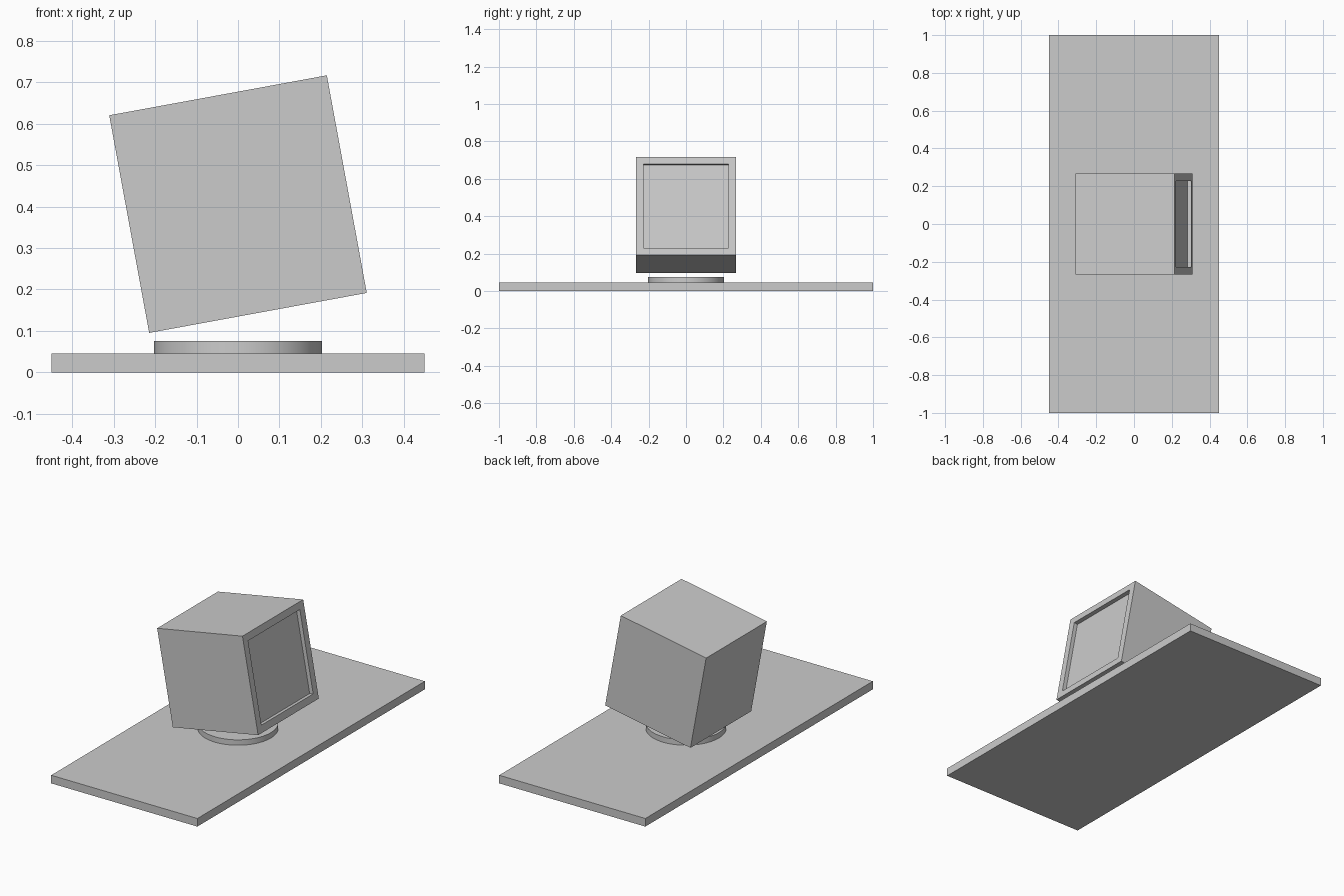
import bpy, bmesh
from math import radians

if "Cube" in bpy.data.objects:
    bpy.data.objects.remove(bpy.data.objects["Cube"])


def box(name, size, centre):
    bm = bmesh.new()
    bmesh.ops.create_cube(bm, size=1)
    bmesh.ops.scale(bm, vec=size, verts=bm.verts)
    return finish(name, bm, centre)


def finish(name, bm, centre):
    mesh = bpy.data.meshes.new(name)
    bm.to_mesh(mesh)
    bm.free()
    obj = bpy.data.objects.new(name, mesh)
    obj.location = centre
    bpy.context.collection.objects.link(obj)
    return obj


# Flat base slab
box("base_plate", (0.9, 2.0, 0.045), (0, 0, 0.0225))

# Low round pedestal disc
bpy.ops.mesh.primitive_cylinder_add(vertices=64, radius=0.203, depth=0.03,
                                    location=(0, 0, 0.06))
bpy.context.object.name = "pedestal_disc"
bpy.ops.object.shade_smooth_by_angle(angle=radians(30))

# Tilted cube housing with a recessed panel on its +x face
bm = bmesh.new()
bmesh.ops.create_cube(bm, size=0.534)
bm.normal_update()
face = max(bm.faces, key=lambda f: f.normal.x)
bmesh.ops.inset_region(bm, faces=[face], thickness=0.056)
panel = bmesh.ops.extrude_face_region(bm, geom=[face])
bmesh.ops.translate(bm, vec=(-0.022, 0, 0),
                    verts=[v for v in panel["geom"] if isinstance(v, bmesh.types.BMVert)])
if face.is_valid:
    bmesh.ops.delete(bm, geom=[face], context='FACES_ONLY')
bmesh.ops.recalc_face_normals(bm, faces=bm.faces)
housing = finish("cube_housing", bm, (0, 0, 0.406))
housing.rotation_euler.y = radians(-10.4)
